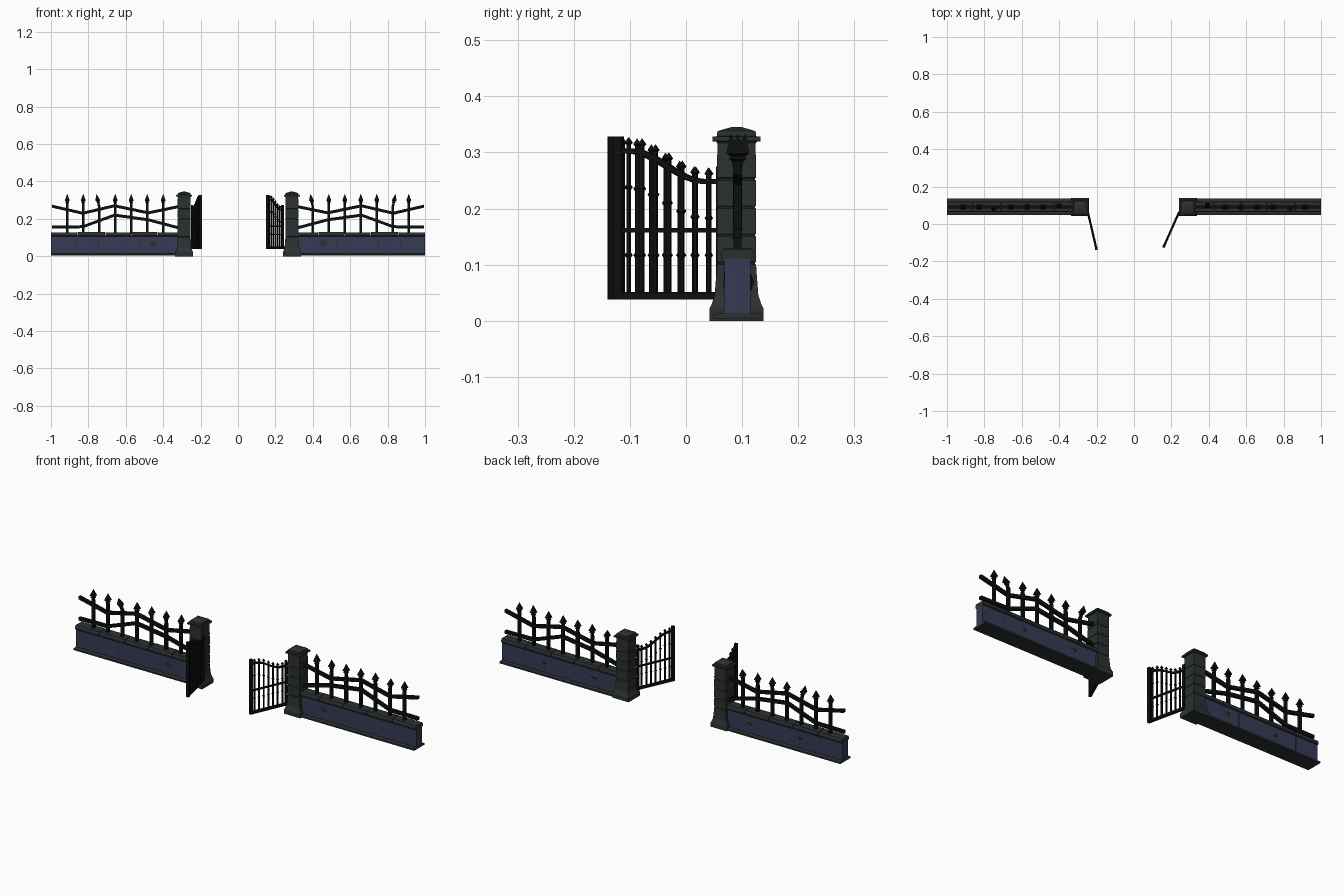
import bpy, bmesh, math, random
from mathutils import Matrix, Vector

if "Cube" in bpy.data.objects:
    bpy.data.objects.remove(bpy.data.objects["Cube"])

random.seed(4)


def material(name, col):
    m = bpy.data.materials.new(name)
    m.diffuse_color = (*col, 1)
    m.use_nodes = True
    m.node_tree.nodes["Principled BSDF"].inputs["Base Color"].default_value = m.diffuse_color
    return m


STONE = material("dark_stone", (0.025, 0.03, 0.03))
BLUE = material("blue_stone", (0.036, 0.043, 0.09))
IRON = material("black_iron", (0.004, 0.005, 0.004))
CY = 0.092  # centre line of the wall in y


def finish(name, bm, mat, mtx=None):
    bmesh.ops.remove_doubles(bm, verts=bm.verts, dist=1e-5)
    bmesh.ops.recalc_face_normals(bm, faces=bm.faces)
    me = bpy.data.meshes.new(name)
    bm.to_mesh(me)
    bm.free()
    ob = bpy.data.objects.new(name, me)
    bpy.context.collection.objects.link(ob)
    me.materials.append(mat)
    if mtx:
        ob.matrix_world = mtx
    return ob


def loft(bm, rings, x=0, y=0, n=4):
    """Stack n-gon rings (z, half_width, dx, dy), capped at both ends."""
    k = 1 / math.cos(math.pi / n)
    prev = None
    for z, r, *d in rings:
        dx, dy = d or (0, 0)
        cur = [bm.verts.new((x + dx + r * k * math.cos((i + .5) * math.tau / n),
                             y + dy + r * k * math.sin((i + .5) * math.tau / n), z))
               for i in range(n)]
        if prev:
            for i in range(n):
                j = (i + 1) % n
                bm.faces.new((prev[i], prev[j], cur[j], cur[i]))
        else:
            bm.faces.new(cur)
        prev = cur
    if rings[-1][1] > 1e-4:
        bm.faces.new(prev)


def prism_x(bm, profile, x0, x1):
    """Extrude a (y, z) half profile, mirrored about the wall line, along x."""
    loop = [(h, z) for h, z in profile] + [(-h, z) for h, z in reversed(profile)]
    a = [bm.verts.new((x0, CY + h, z)) for h, z in loop]
    b = [bm.verts.new((x1, CY + h, z)) for h, z in loop]
    bm.faces.new(a)
    bm.faces.new(b)
    for i in range(len(loop)):
        j = (i + 1) % len(loop)
        bm.faces.new((a[i], a[j], b[j], b[i]))


def ribbon(bm, pts, half_h, half_y, y=0):
    """Square bar following (x, z) points."""
    rows = [[bm.verts.new((x, y + sy * half_y, z + sz * half_h))
             for sy, sz in ((-1, -1), (1, -1), (1, 1), (-1, 1))] for x, z in pts]
    for a, b in zip(rows, rows[1:]):
        for i in range(4):
            j = (i + 1) % 4
            bm.faces.new((a[i], a[j], b[j], b[i]))
    bm.faces.new(rows[0])
    bm.faces.new(rows[-1])


def chip(bm, x, y, z, size):
    """Flat irregular shard showing damaged stone."""
    n = 9
    ring = [(size * random.uniform(.5, 1.1), i * math.tau / n) for i in range(n)]
    front = bm.verts.new((x, y - .002, z))
    back = bm.verts.new((x, y + .006, z))
    vs = [bm.verts.new((x + r * math.cos(t), y, z + r * .8 * math.sin(t))) for r, t in ring]
    for i in range(n):
        bm.faces.new((vs[i], vs[(i + 1) % n], front))
        bm.faces.new((vs[i], vs[(i + 1) % n], back))


def build_side(s, side, bent):
    # wall: plinth, blue blocks, coping stones
    bm = bmesh.new()
    prism_x(bm, [(.043, .003), (.043, .011), (.026, .014)], s * .3, s)
    finish(side + "_wall_plinth", bm, STONE)

    bm, seam = bmesh.new(), bmesh.new()
    cuts = [.3, .53, .75, .87, 1.0]
    for a, b in zip(cuts, cuts[1:]):
        prism_x(bm, [(.023, .01), (.023, .11)], s * a, s * (b - .004 * (b < 1)))
        if b < 1:
            prism_x(seam, [(.0215, .012), (.0215, .11)], s * (b - .005), s * (b + .001))
    finish(side + "_wall_blocks", bm, BLUE)
    finish(side + "_wall_seams", seam, STONE)

    bm = bmesh.new()
    cuts = [.3, .43, .57, .71, .86, 1.0]
    for i, (a, b) in enumerate(zip(cuts, cuts[1:])):
        t = .001 * (i % 2)
        prism_x(bm, [(.026, .106), (.029, .11), (.029, .12 + t), (.025, .128 + t)],
                s * (a + .0015), s * (b - .0015 * (b < 1)))
    for f in (-1, 1):
        chip(bm, s * .455, CY + f * .0235, .07, .024)
        chip(bm, s * .75, CY + f * .0235, .065, .01)
    finish(side + "_wall_coping", bm, STONE)

    # pillar: flared foot, coursed shaft with grooves, overhanging cap
    rings = [(0, .048), (.022, .048), (.03, .044), (.045, .039), (.09, .0355)]
    for z in (.1, .15, .2, .25):
        rings += [(z, .035), (z + .001, .033), (z + .004, .033), (z + .005, .035)]
    rings += [(.315, .034), (.319, .036), (.32, .043), (.328, .043),
              (.329, .035), (.338, .034), (.3455, .008)]
    bm = bmesh.new()
    loft(bm, rings, s * .288, CY - .002)
    finish(side + "_pillar", bm, STONE)

    # fence stakes with spear heads, some bent
    bm = bmesh.new()
    for i in range(7):
        x = s * (.4 + .0855 * i)
        dx, dy = bent.get(i, (0, 0))
        loft(bm, [(.12, .007), (.265, .007), (.284, .006, dx * .5, dy * .5),
                  (.288, .010, dx * .6, dy * .6), (.293, .007, dx * .7, dy * .7),
                  (.298, .0135, dx * .8, dy * .8), (.334, 0, dx * 1.6, dy * 1.6)], x, CY)
    finish(side + "_fence_stakes", bm, IRON)

    # wavy fence rails
    bm = bmesh.new()
    ribbon(bm, [(s * x, z) for x, z in ((.31, .267), (.48, .232), (.66, .27), (.83, .23), (.995, .268))],
           .008, .008, CY)
    ribbon(bm, [(s * x, z) for x, z in ((.31, .15), (.48, .195), (.66, .22), (.83, .158), (.995, .156))],
           .008, .008, CY)
    finish(side + "_fence_rails", bm, IRON)


def top_z(u):
    """Height of the swept gate rail at distance u from the hinge."""
    t = min(max((u - .035) / .14, 0), 1)
    return .248 + .055 * (t * t * (3 - 2 * t))


def build_gate(side, hinge, tip):
    d = Vector(tip) - Vector(hinge)
    L = d.length
    m = Matrix.Translation((*hinge, 0)) @ Matrix.Rotation(math.atan2(d.y, d.x), 4, 'Z')
    bm = bmesh.new()
    # frame
    loft(bm, [(.038, .007), (.328, .007)], L - .007)
    loft(bm, [(.038, .005), (.275, .005)], .005)
    ribbon(bm, [(0, .0445), (L, .0445)], .0065, .006)
    ribbon(bm, [(0, .161), (L, .161)], .004, .004)
    ribbon(bm, [(L * i / 12, top_z(L * i / 12)) for i in range(13)], .0045, .005)
    finish(side + "_gate_frame", bm, IRON, m)
    # bars with collars and small spear tips
    bm = bmesh.new()
    for i in range(1, 8):
        u = L * i / 8
        h = top_z(u) + .025
        rings = [(.045, .0033)]
        for k in (.117, h - .09):
            rings += [(k - .004, .0033), (k, .0055), (k + .004, .0033)]
        rings += [(h - .014, .0033), (h - .011, .0058), (h, 0)]
        loft(bm, rings, u)
    finish(side + "_gate_bars", bm, IRON, m)


build_side(-1, "left", {4: (-.009, -.008), 0: (0, .004)})
build_side(1, "right", {0: (-.008, .009), 5: (.009, -.008)})
build_gate("left", (-.247, .065), (-.2, -.138))
build_gate("right", (.242, .065), (.157, -.126))
